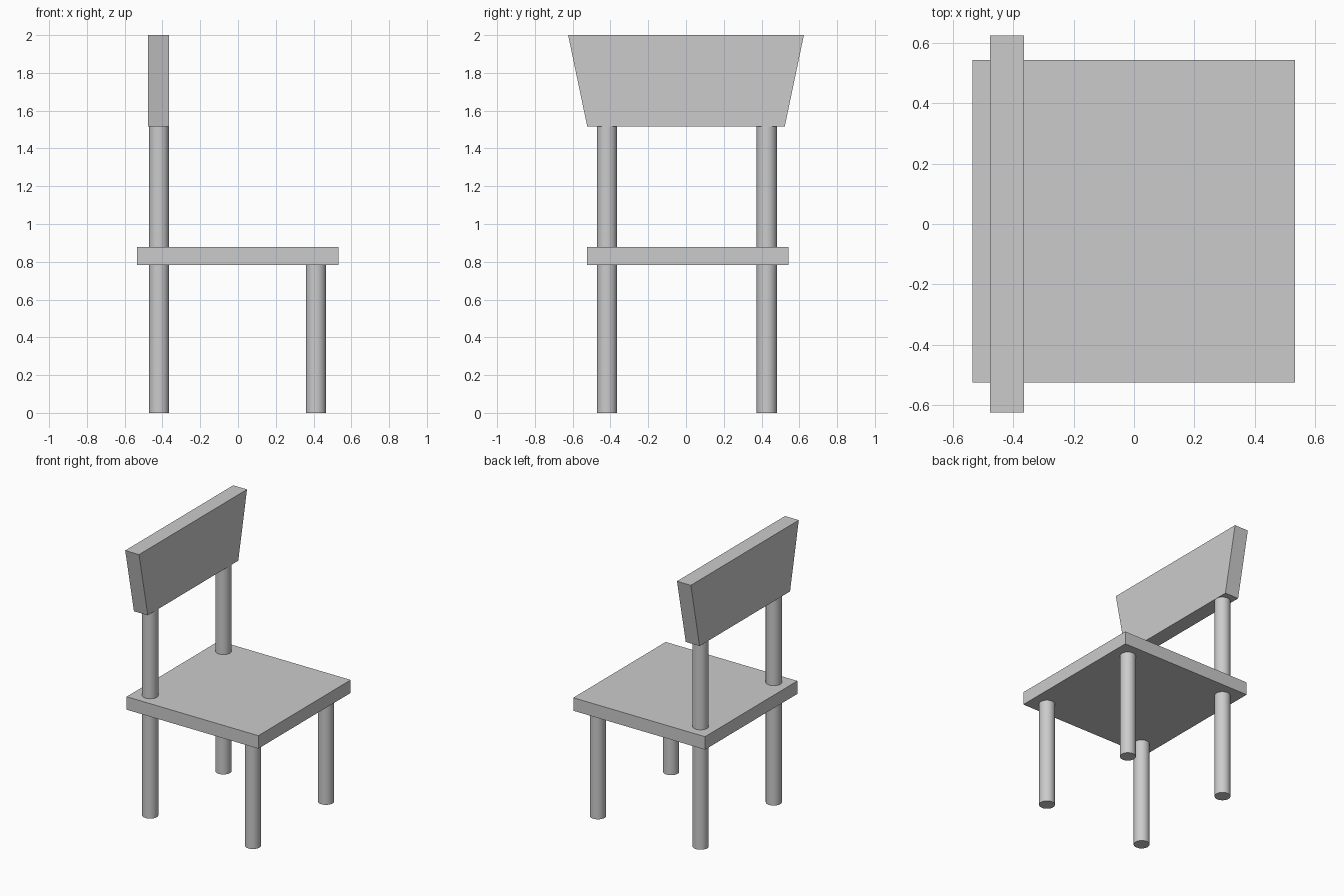
import bpy, bmesh

if "Cube" in bpy.data.objects:
    bpy.data.objects.remove(bpy.data.objects["Cube"])

LEG_R = 0.0535
SEAT_BOTTOM, SEAT_TOP = 0.782, 0.877
BACK_BOTTOM, TOP = 1.517, 2.0


def add_box(name, x, y, z):
    """Box spanning the given (min, max) ranges."""
    centre = [(a + b) / 2 for a, b in (x, y, z)]
    bpy.ops.mesh.primitive_cube_add(size=1, location=centre)
    ob = bpy.context.object
    ob.name = name
    ob.scale = [b - a for a, b in (x, y, z)]
    bpy.ops.object.transform_apply(location=False, rotation=False, scale=True)
    return ob


def add_post(name, x, y, height):
    """Round post standing on the floor."""
    bpy.ops.mesh.primitive_cylinder_add(
        vertices=32, radius=LEG_R, depth=height, location=(x, y, height / 2))
    bpy.context.object.name = name
    bpy.ops.object.shade_smooth_by_angle()


# Seat
add_box("seat", (-0.534, 0.532), (-0.525, 0.543), (SEAT_BOTTOM, SEAT_TOP))

# Short front legs and tall back posts that carry the backrest
for side, y in (("right", -0.418), ("left", 0.428)):
    add_post(f"front_leg_{side}", 0.413, y, SEAT_BOTTOM)
    add_post(f"back_post_{side}", -0.418, y, BACK_BOTTOM)

# Backrest, narrowing towards its lower edge
back = add_box("backrest", (-0.476, -0.364), (-0.624, 0.624), (BACK_BOTTOM, TOP))
for v in back.data.vertices:
    if v.co.z < 0:
        v.co.y *= 0.523 / 0.624
